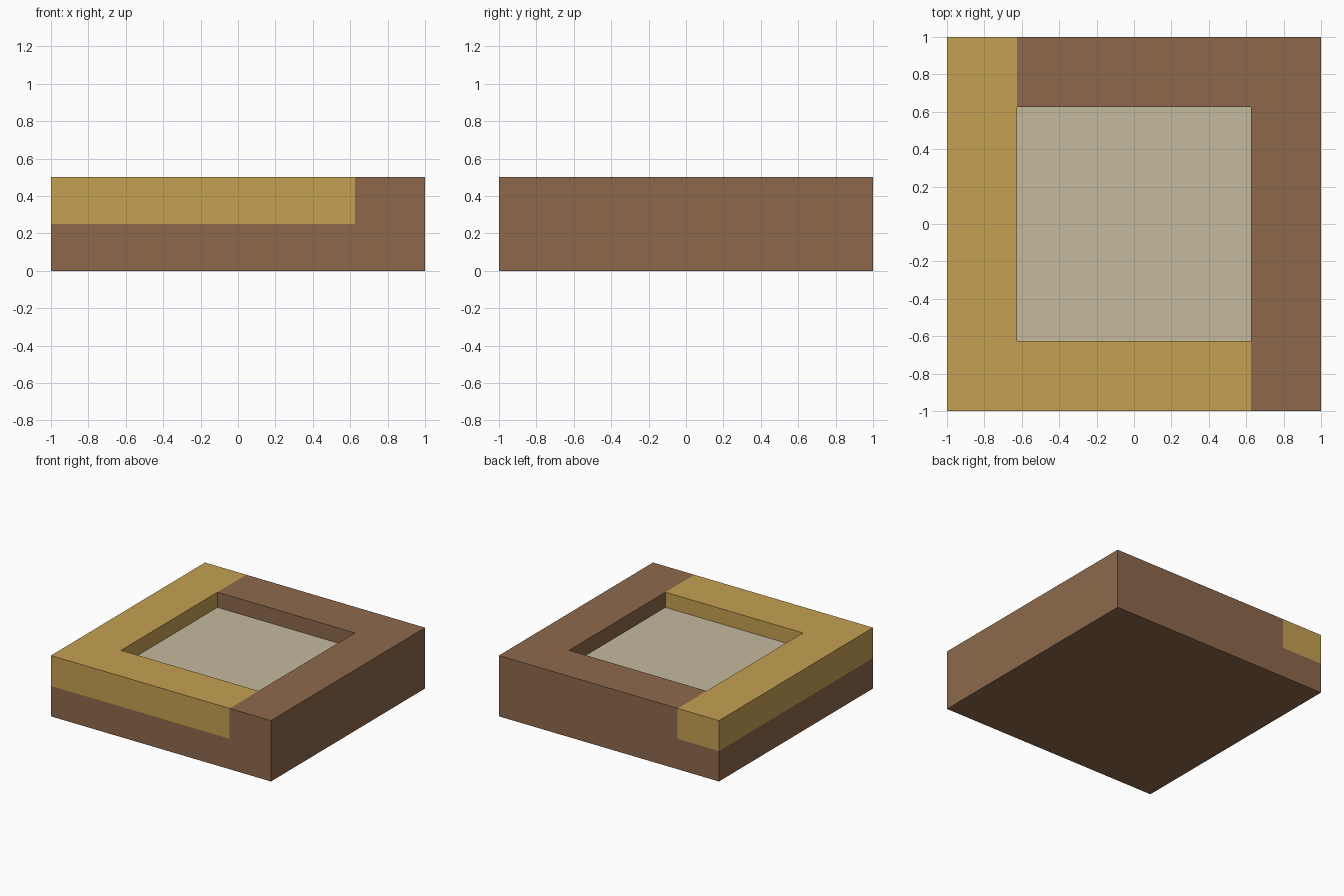
import bpy
import bmesh
from mathutils import Vector

if "Cube" in bpy.data.objects:
    bpy.data.objects.remove(bpy.data.objects["Cube"], do_unlink=True)

HEIGHT = 0.5      # slab height; the footprint is 2 x 2
RIM = 0.625       # half width of the square recess
DEPTH = 0.125     # recess depth
BAND = 0.25       # lower edge of the gold corner band


def make_material(name, rgb):
    """Flat material from an sRGB 0-255 colour."""
    linear = [((c / 255 + 0.055) / 1.055) ** 2.4 for c in rgb] + [1.0]
    mat = bpy.data.materials.new(name)
    mat.use_nodes = True
    mat.diffuse_color = linear
    bsdf = mat.node_tree.nodes["Principled BSDF"]
    bsdf.inputs["Base Color"].default_value = linear
    bsdf.inputs["Roughness"].default_value = 0.9
    return mat


# Square slab
bm = bmesh.new()
bmesh.ops.create_cube(bm, size=1.0)
bmesh.ops.scale(bm, vec=(2, 2, HEIGHT), verts=bm.verts)
bmesh.ops.translate(bm, vec=(0, 0, HEIGHT / 2), verts=bm.verts)

# Cuts along the colour borders and the recess outline
cuts = [((s * RIM, 0, 0), (1, 0, 0)) for s in (-1, 1)]
cuts += [((0, s * RIM, 0), (0, 1, 0)) for s in (-1, 1)]
cuts += [((0, 0, BAND), (0, 0, 1))]
for co, no in cuts:
    bmesh.ops.bisect_plane(bm, geom=bm.verts[:] + bm.edges[:] + bm.faces[:],
                           plane_co=Vector(co), plane_no=Vector(no))

# Sunken square in the middle of the top
centre = [f for f in bm.faces
          if (f.calc_center_median() - Vector((0, 0, HEIGHT))).length < 0.01]
ring = bmesh.ops.extrude_discrete_faces(bm, faces=centre)
floor = ring["faces"][0]
bmesh.ops.translate(bm, vec=(0, 0, -DEPTH), verts=floor.verts[:])
bmesh.ops.recalc_face_normals(bm, faces=bm.faces[:])

# Brown body, gold L-shaped rim over the front and right sides, pale floor
edge = RIM - 0.01
for f in bm.faces:
    c = f.calc_center_median()
    on_rim = c.x < -edge or (c.y < -edge and c.x < edge)
    f.material_index = 1 if c.z > BAND and on_rim else 0
floor.material_index = 2

mesh = bpy.data.meshes.new("recessed_slab")
bm.to_mesh(mesh)
bm.free()
for name, rgb in (("brown wood", (141, 105, 75)),
                  ("gold wood", (197, 160, 81)),
                  ("pale stone", (197, 186, 159))):
    mesh.materials.append(make_material(name, rgb))
slab = bpy.data.objects.new("recessed_slab", mesh)
bpy.context.collection.objects.link(slab)
